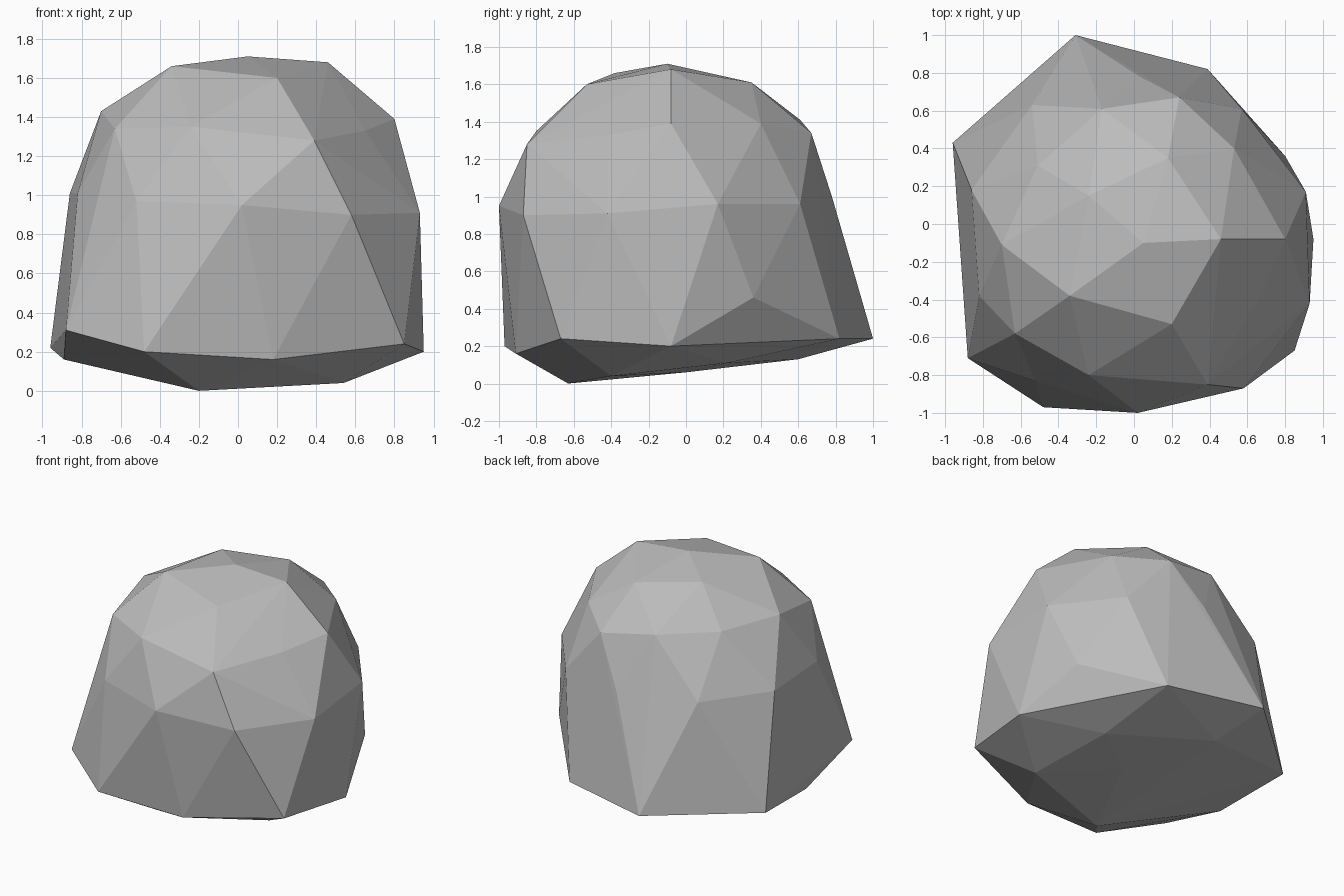
import bpy
import bmesh
from mathutils import Vector

# Remove the default cube only
default_cube = bpy.data.objects.get("Cube")
if default_cube is not None:
    bpy.data.objects.remove(default_cube, do_unlink=True)

CENTIMETRE = 0.01

# Corner points of the boulder in hundredths of a unit, ring by ring
underside = [(-20, -63, 0), (54, -40, 4), (44, 22, 11), (-22, 60, 13),
             (-89, -15, 16), (10, 0, 6)]
foot_ring = [(-48, -97, 20), (18, -91, 16), (85, -67, 24), (95, -8, 20),
             (80, 36, 46), (39, 82, 24), (-31, 100, 24), (-96, 43, 22),
             (-88, -71, 31)]
waist_ring = [(2, -100, 95), (58, -87, 90), (93, -42, 91), (91, 17, 96),
              (57, 61, 96), (3, 78, 100), (-54, 63, 101), (-86, 18, 101),
              (-82, -38, 101), (-52, -83, 97)]
shoulder_ring = [(-24, -80, 135), (39, -85, 128), (65, -41, 133),
                 (80, -8, 139), (53, 40, 139), (24, 67, 134),
                 (-17, 61, 141), (-51, 31, 141), (-70, -11, 143),
                 (-63, -58, 134)]
crown = [(5, -10, 171), (46, -8, 168), (18, 35, 161), (-24, 15, 165),
         (-34, -38, 166), (20, -53, 160)]


def make_material(name, colour):
    """Flat matte colour for both viewport and render."""
    material = bpy.data.materials.new(name)
    material.use_nodes = True
    material.diffuse_color = colour
    shader = material.node_tree.nodes.get("Principled BSDF")
    shader.inputs["Base Color"].default_value = colour
    shader.inputs["Roughness"].default_value = 1.0
    return material


def make_faceted_stone(name, rings, material):
    """Wrap a tight skin of flat triangles around rings of corner points."""
    bm = bmesh.new()
    for ring in rings:
        for corner in ring:
            bm.verts.new(Vector(corner) * CENTIMETRE)
    hull = bmesh.ops.convex_hull(bm, input=bm.verts[:])
    leftovers = [item for item in hull["geom_interior"]
                 if isinstance(item, bmesh.types.BMVert)]
    bmesh.ops.delete(bm, geom=leftovers, context="VERTS")
    bmesh.ops.recalc_face_normals(bm, faces=bm.faces[:])
    for face in bm.faces:
        face.smooth = False
    mesh = bpy.data.meshes.new(name)
    bm.to_mesh(mesh)
    bm.free()
    mesh.materials.append(material)
    stone = bpy.data.objects.new(name, mesh)
    bpy.context.collection.objects.link(stone)
    return stone


# Boulder
stone_grey = make_material("stone_grey", (0.5, 0.5, 0.5, 1.0))
make_faceted_stone("boulder",
                   [underside, foot_ring, waist_ring, shoulder_ring, crown],
                   stone_grey)
